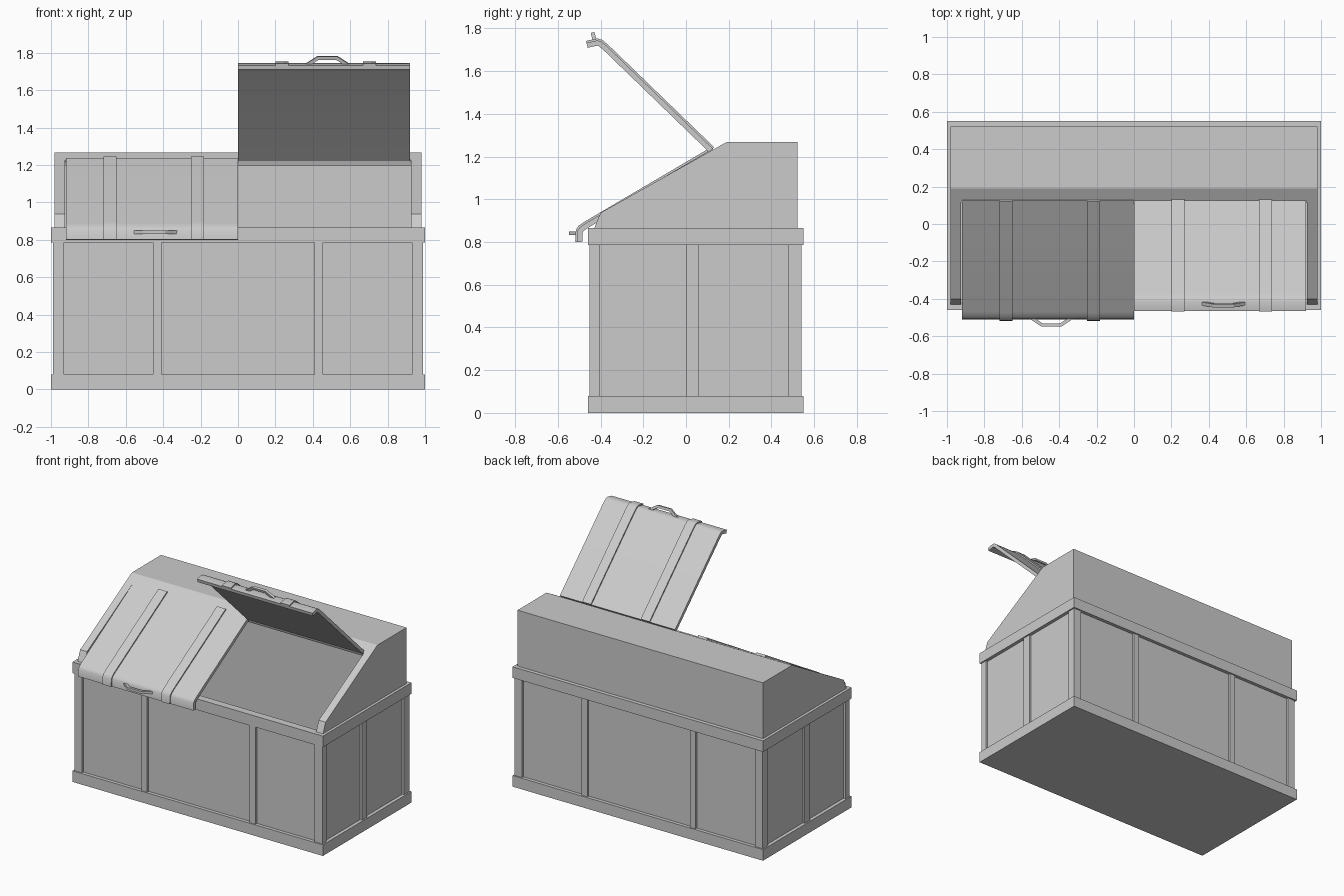
import bpy, bmesh, math
from mathutils import Vector, Matrix

if "Cube" in bpy.data.objects:
    bpy.data.objects.remove(bpy.data.objects["Cube"])


def finish(name, bm, smooth=False):
    bmesh.ops.recalc_face_normals(bm, faces=bm.faces)
    me = bpy.data.meshes.new(name)
    bm.to_mesh(me)
    bm.free()
    ob = bpy.data.objects.new(name, me)
    bpy.context.collection.objects.link(ob)
    if smooth:
        bpy.context.view_layer.objects.active = ob
        ob.select_set(True)
        bpy.ops.object.shade_smooth_by_angle(angle=math.radians(40))
        ob.select_set(False)
    return ob


def box(name, x0, x1, y0, y1, z0, z1):
    bm = bmesh.new()
    bmesh.ops.create_cube(bm, size=1, matrix=Matrix.Translation(
        ((x0 + x1) / 2, (y0 + y1) / 2, (z0 + z1) / 2)) @ Matrix.Diagonal((x1 - x0, y1 - y0, z1 - z0, 1)))
    return finish(name, bm)


def prism(name, loop, a, b, axis="x", smooth=False):
    """Extrude a closed 2D loop along x (loop in yz) or z (loop in xy)."""
    bm = bmesh.new()
    place = (lambda p, t: (t, p[0], p[1])) if axis == "x" else (lambda p, t: (p[0], p[1], t))
    face = bm.faces.new([bm.verts.new(place(p, a)) for p in loop])
    new = bmesh.ops.extrude_face_region(bm, geom=[face])["geom"]
    bmesh.ops.translate(bm, vec=Vector(place((0, 0), b - a)),
                        verts=[v for v in new if isinstance(v, bmesh.types.BMVert)])
    return finish(name, bm, smooth)


def band(path, lo, hi):
    """Closed loop around an open path, offset from lo to hi to its right side."""
    pts = [Vector(p) for p in path]
    dirs = [(b - a).normalized() for a, b in zip(pts, pts[1:])]
    sides = []
    for i in range(len(pts)):
        n0 = dirs[max(i - 1, 0)]
        n1 = dirs[min(i, len(dirs) - 1)]
        n0, n1 = Vector((n0.y, -n0.x)), Vector((n1.y, -n1.x))
        m = (n0 + n1).normalized()
        sides.append(m / m.dot(n1))
    return [p + s * lo for p, s in zip(pts, sides)] + [p + s * hi for p, s in reversed(list(zip(pts, sides)))]


def ring(name, hx, y0, y1, z0, z1):
    """Rectangular hollow frame with the shared inner opening."""
    bm = bmesh.new()
    rows = []
    for x, ya, yb in ((hx, y0, y1), (INX, INY0, INY1)):
        for z in (z0, z1):
            rows.append([bm.verts.new(c) for c in ((-x, ya, z), (x, ya, z), (x, yb, z), (-x, yb, z))])
    ob, ot, ib, it = rows
    for p, q in ((ob, ot), (ot, it), (it, ib), (ib, ob)):
        for i in range(4):
            j = (i + 1) % 4
            bm.faces.new((p[i], p[j], q[j], q[i]))
    return finish(name, bm)


INX, INY0, INY1 = 0.925, -0.405, 0.475
Y0, Y1 = -0.46, 0.55

# Hollow lower box with base and rim rails
box("base_rail", -1, 1, Y0, Y1, 0, 0.08)
ring("box_walls", 0.975, -0.435, 0.525, 0.08, 0.785)
ring("rim_rail", 1, Y0, Y1, 0.785, 0.865)

# Corner posts and intermediate battens
PY0, PY1, PX = -0.453, 0.54, 0.99
for s in (-1, 1):
    for y0, y1, label in ((PY0, PY0 + 0.05, "front"), (PY1 - 0.06, PY1, "back")):
        xa, xb = sorted((s * 0.93, s * PX))
        box("corner_post_" + label, xa, xb, y0, y1, 0.08, 0.785)
    xa, xb = sorted((s * 0.95, s * PX))
    box("side_batten", xa, xb, 0.0, 0.06, 0.08, 0.785)
    xa, xb = sorted((s * 0.41, s * 0.455))
    box("front_batten", xa, xb, PY0, -0.42, 0.08, 0.785)
    box("back_batten", xa, xb, 0.51, PY1, 0.08, 0.785)

# Sloping hood: two side walls, back wall, flat top with front header
side = [(-0.43, 0.865), (-0.40, 0.937), (0.19, 1.268), (0.522, 1.268), (0.522, 0.865)]
for s in (-1, 1):
    xa, xb = sorted((s * INX, s * 0.98))
    prism("hood_side", side, xa, xb)
box("hood_back", -INX, INX, INY1, 0.522, 0.865, 1.268)
prism("hood_top", [(0.115, 1.226), (0.19, 1.268), (INY1, 1.268), (INY1, 1.238),
                   (0.198, 1.238), (0.125, 1.197)], -INX, INX)

# Two lids, each with straps and a handle, built around the hinge line
HINGE_Y, HINGE_Z = 0.125, 1.238
lid_path = [(0, 0), (-0.595, -0.350), (-0.622, -0.369), (-0.632, -0.385), (-0.635, -0.437)]
grip_path = [(-0.11, -0.625), (-0.05, -0.665), (0.05, -0.665), (0.11, -0.625)]
for label, cx, angle in (("closed", -0.46, 0), ("open", 0.46, 74.5)):
    parts = [prism(label + "_lid", band(lid_path, -0.024, 0), -0.46, 0.46, smooth=True)]
    for x in (-0.225, 0.243):
        parts.append(prism(label + "_lid_strap", band(lid_path, -0.002, 0.009),
                           x - 0.035, x + 0.035, smooth=True))
    parts.append(prism(label + "_lid_handle", band(grip_path, -0.009, 0.009), -0.406, -0.388, axis="z"))
    for ob in parts:
        if "handle" in ob.name:
            ob.data.transform(Matrix.Translation((0.018, 0, 0)))
        ob.location = (cx, HINGE_Y, HINGE_Z)
        ob.rotation_euler.x = -math.radians(angle)
